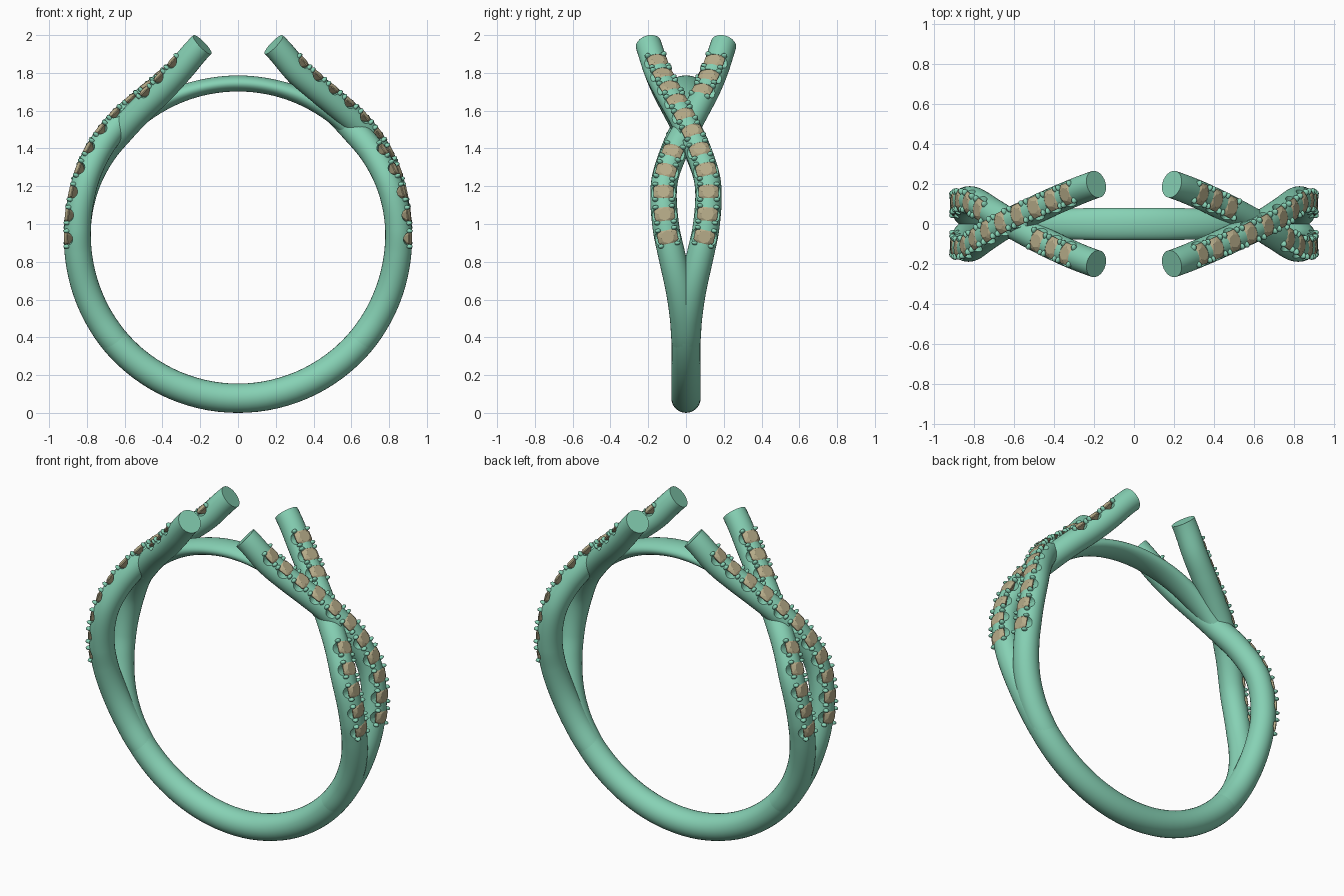
import bpy, bmesh, math
from mathutils import Vector, Matrix

if "Cube" in bpy.data.objects:
    bpy.data.objects.remove(bpy.data.objects["Cube"])

CZ = 0.93                      # height of the finger-hole centre


def material(name, col):
    m = bpy.data.materials.new(name)
    m.diffuse_color = (*col, 1)
    m.use_nodes = True
    m.node_tree.nodes["Principled BSDF"].inputs["Base Color"].default_value = m.diffuse_color
    return m


METAL = material("green_metal", (0.24, 0.64, 0.46))
STONE = material("tan_stone", (0.47, 0.41, 0.25))


def make_object(name, bm, mat):
    bmesh.ops.recalc_face_normals(bm, faces=bm.faces)
    me = bpy.data.meshes.new(name)
    bm.to_mesh(me)
    bm.free()
    me.materials.append(mat)
    ob = bpy.data.objects.new(name, me)
    bpy.context.collection.objects.link(ob)
    return ob


def smooth(ob, deg):
    bpy.ops.object.select_all(action='DESELECT')
    ob.select_set(True)
    bpy.context.view_layer.objects.active = ob
    bpy.ops.object.shade_smooth_by_angle(angle=math.radians(deg))


def spline(keys, steps):
    """Catmull-Rom through rows of (angle, ring radius, y, half thickness, half width)."""
    k = [Vector(r) for r in keys]
    k = [2 * k[0] - k[1]] + k + [2 * k[-1] - k[-2]]
    out = []
    for i in range(1, len(k) - 2):
        for s in range(steps):
            t = s / steps
            # non-uniform spacing: Hermite with slopes taken over the angle
            p0, p1, p2, p3 = k[i - 1:i + 3]
            h = p2[0] - p1[0]
            m1 = (p2 - p0) / (p2[0] - p0[0]) * h
            m2 = (p3 - p1) / (p3[0] - p1[0]) * h
            out.append(p1 * (2*t**3 - 3*t*t + 1) + m1 * (t**3 - 2*t*t + t)
                       + p2 * (3*t*t - 2*t**3) + m2 * (t**3 - t*t))
    return out + [k[-2]]


def frames(rows):
    """Position, tangent, outward normal and sideways vector at each row."""
    pos = [Vector((r[1] * math.cos(math.radians(r[0])), r[2],
                   CZ + r[1] * math.sin(math.radians(r[0])))) for r in rows]
    res = []
    for i, p in enumerate(pos):
        t = (pos[min(i + 1, len(pos) - 1)] - pos[max(i - 1, 0)]).normalized()
        n = Vector((p.x, 0, p.z - CZ))
        n = (n - t * n.dot(t)).normalized()
        res.append((p, t, n, t.cross(n)))
    return res


def sweep(name, rows, sides=28):
    bm = bmesh.new()
    loops = []
    for r, (p, t, n, b) in zip(rows, frames(rows)):
        loops.append([bm.verts.new(p + n * r[3] * math.cos(a) + b * r[4] * math.sin(a))
                      for a in (2 * math.pi * j / sides for j in range(sides))])
    for l0, l1 in zip(loops, loops[1:]):
        for j in range(sides):
            k = (j + 1) % sides
            bm.faces.new((l0[j], l0[k], l1[k], l1[j]))
    bm.faces.new(loops[0])
    bm.faces.new(loops[-1])
    return make_object(name, bm, METAL)


def add_stone(bm, m):
    """Eight-sided cut stone: table, crown, girdle and pointed base."""
    rings = []
    for rad, z, off in ((0.034, 0.071, 0), (0.058, 0.056, 0.5), (0.058, 0.051, 0.5)):
        rings.append([bm.verts.new(m @ Vector((rad * math.cos(a), rad * math.sin(a), z)))
                      for a in ((j + off) * math.pi / 4 for j in range(8))])
    tip = bm.verts.new(m @ Vector((0, 0, 0.012)))
    bm.faces.new(rings[0])
    for j in range(8):
        k = (j + 1) % 8
        bm.faces.new((rings[0][j], rings[1][j], rings[0][k]))
        bm.faces.new((rings[0][k], rings[1][j], rings[1][k]))
        bm.faces.new((rings[1][j], rings[2][j], rings[2][k], rings[1][k]))
        bm.faces.new((rings[2][j], tip, rings[2][k]))


def strand(name, keys, skip=()):
    rows = spline([(*k, k[-1]) for k in keys], 14)
    fr = frames(rows)
    tube = sweep(name, rows)
    # stone seats, evenly spaced by length between two angles
    length = [0]
    for f0, f1 in zip(fr, fr[1:]):
        length.append(length[-1] + (f1[0] - f0[0]).length)

    def at_angle(a):
        return length[min(range(len(rows)), key=lambda i: abs(rows[i][0] - a))]
    start, end = at_angle(0.3), at_angle(71.5)
    cut, gems, beads = bmesh.new(), bmesh.new(), bmesh.new()
    for s in range(11):
        if s in skip:
            continue
        d = start + (end - start) * s / 10
        i = max(j for j in range(len(length) - 1) if length[j] <= d)
        f = (d - length[i]) / (length[i + 1] - length[i])
        p = fr[i][0].lerp(fr[i + 1][0], f)
        _, t, n, b = fr[i]
        m = Matrix.Translation(p) @ Matrix((t, b, n)).transposed().to_4x4()
        add_stone(gems, m)
        bmesh.ops.create_cone(cut, cap_ends=True, segments=20, radius1=0.037, radius2=0.037,
                              depth=0.22, matrix=m @ Matrix.Translation((0, 0, 0.062))
                              @ Matrix.Rotation(math.pi / 2, 4, 'X'))
        for sx in (-1, 1):
            for sy in (-1, 1):
                bmesh.ops.create_icosphere(
                    beads, subdivisions=2, radius=0.015,
                    matrix=m @ Matrix.Translation((sx * 0.042, sy * 0.042, 0.054))
                    @ Matrix.Rotation(sy * -0.6, 4, 'X') @ Matrix.Diagonal((0.8, 1.1, 1.5, 1)))
    # scalloped U-cuts under the stones
    cutter = make_object("seat_cutter", cut, METAL)
    cutter.hide_render = True
    mod = tube.modifiers.new("seats", 'BOOLEAN')
    mod.operation, mod.solver, mod.object = 'DIFFERENCE', 'EXACT', cutter
    smooth(tube, 40)
    bpy.ops.object.modifier_apply(modifier=mod.name)
    smooth(tube, 40)
    bpy.data.objects.remove(cutter)
    prongs = make_object(name + "_prongs", beads, METAL)
    smooth(prongs, 60)
    return [tube, prongs, make_object(name + "_stones", gems, STONE)]


# lower band, tapering away inside the split strands
band = sweep("lower_band", spline(
    [(a, 0.8525, 0, w, w) for a, w in
     ((-160, 0.055), (-148, 0.073), (-130, 0.0765), (-90, 0.0775),
      (-50, 0.0765), (-32, 0.073), (-20, 0.055))], 12))
smooth(band, 40)

# thin bridge closing the finger hole at the top
bridge = sweep("top_bridge", spline(
    [(a, r, 0, h, w) for a, r, h, w in
     ((38, 0.83, 0.05, 0.045), (55, 0.822, 0.048, 0.068), (75, 0.815, 0.043, 0.08),
      (90, 0.814, 0.0425, 0.081), (105, 0.815, 0.043, 0.08), (125, 0.822, 0.048, 0.068),
      (142, 0.83, 0.05, 0.045))], 10))
smooth(bridge, 40)

# crossing strands on the right: (angle, ring radius, y, tube radius)
over = [(-52, 0.8525, 0, 0.062), (-40, 0.852, 0.002, 0.075), (-30, 0.851, 0.011, 0.075),
        (-19, 0.85, 0.034, 0.074), (-5, 0.85, 0.08, 0.072), (3, 0.851, 0.105, 0.071),
        (14, 0.856, 0.119, 0.07), (22, 0.863, 0.109, 0.07), (33, 0.87, 0.058, 0.07),
        (43, 0.873, 0.0, 0.07), (54, 0.876, -0.062, 0.07), (63, 0.895, -0.112, 0.07),
        (71, 0.938, -0.155, 0.07), (79.5, 1.037, -0.199, 0.069)]
ring_r = {22: 0.848, 33: 0.842, 43: 0.836, 54: 0.85, 63: 0.88, 14: 0.85}
under = [(a, ring_r.get(a, r), -y, w) for a, r, y, w in over]
parts = strand("over_strand", over) + strand("under_strand", under, skip=(5, 6, 7))

# left side is the right side turned half way round
for ob in parts:
    twin = ob.copy()
    twin.name = "left_" + ob.name
    twin.rotation_euler.z = math.pi
    bpy.context.collection.objects.link(twin)
    ob.name = "right_" + ob.name
